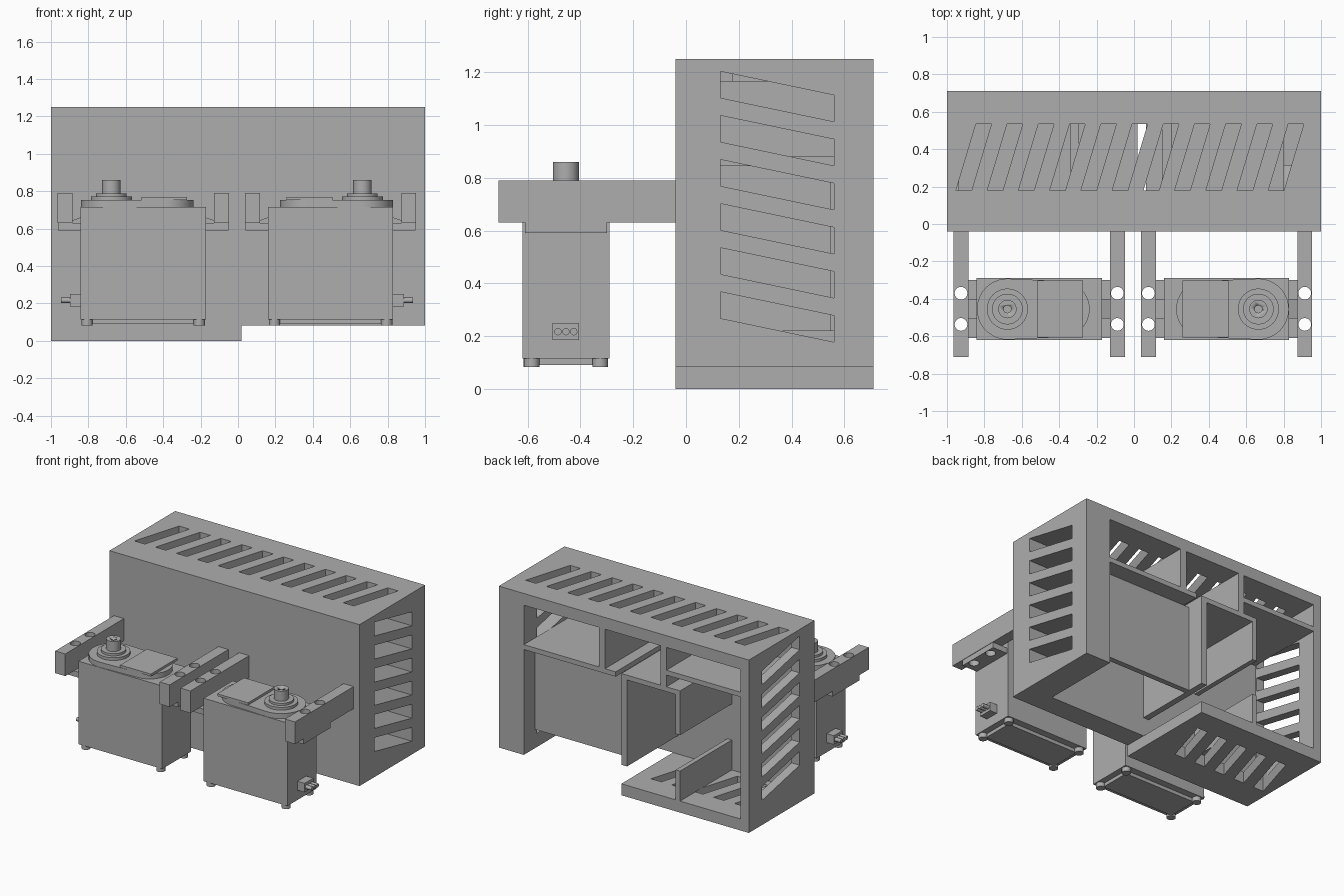
import bpy, bmesh
from math import sin, cos, pi, radians
from mathutils import Vector

if "Cube" in bpy.data.objects:
    bpy.data.objects.remove(bpy.data.objects["Cube"], do_unlink=True)

grey = bpy.data.materials.new("plain_grey")
grey.use_nodes = True
GREY = (0.42, 0.42, 0.42, 1)
grey.diffuse_color = GREY
grey.node_tree.nodes["Principled BSDF"].inputs["Base Color"].default_value = GREY


def add_prism(bm, pts, axis, lo, hi):
    """Extrude a 2D outline along an axis from lo to hi."""
    def place(p, d):
        return {"x": (d, p[0], p[1]), "y": (p[0], d, p[1]), "z": (p[0], p[1], d)}[axis]
    verts = [bm.verts.new(place(p, lo)) for p in pts]
    face = bm.faces.new(verts)
    out = bmesh.ops.extrude_face_region(bm, geom=[face])["geom"]
    moved = [v for v in out if isinstance(v, bmesh.types.BMVert)]
    shift = Vector(place((0, 0), hi - lo))
    bmesh.ops.translate(bm, verts=moved, vec=shift)


def finish(bm, name, smooth=False):
    bmesh.ops.recalc_face_normals(bm, faces=bm.faces[:])
    me = bpy.data.meshes.new(name)
    bm.to_mesh(me)
    bm.free()
    me.materials.append(grey)
    ob = bpy.data.objects.new(name, me)
    bpy.context.collection.objects.link(ob)
    if smooth:
        bpy.ops.object.select_all(action="DESELECT")
        ob.select_set(True)
        bpy.context.view_layer.objects.active = ob
        bpy.ops.object.shade_smooth_by_angle(angle=radians(35))
    return ob


def prisms(name, outlines, axis, lo, hi, smooth=False):
    bm = bmesh.new()
    for pts in outlines:
        add_prism(bm, pts, axis, lo, hi)
    return finish(bm, name, smooth)


def rect(a0, a1, b0, b1):
    return [(a0, b0), (a1, b0), (a1, b1), (a0, b1)]


def box(name, x0, x1, y0, y1, z0, z1):
    return prisms(name, [rect(x0, x1, y0, y1)], "z", z0, z1)


def arc(cx, cy, r, start=0, end=2 * pi, n=32):
    full = abs(end - start - 2 * pi) < 1e-4
    steps = n if full else n + 1
    return [(cx + r * cos(start + (end - start) * i / n),
             cy + r * sin(start + (end - start) * i / n)) for i in range(steps)]


def cut(ob, *cutters):
    for c in cutters:
        mod = ob.modifiers.new("cut", "BOOLEAN")
        mod.operation = "DIFFERENCE"
        mod.solver = "EXACT"
        mod.object = c
    deps = bpy.context.evaluated_depsgraph_get()
    me = bpy.data.meshes.new_from_object(ob.evaluated_get(deps))
    ob.modifiers.clear()
    ob.data = me


def discard(*obs):
    for ob in obs:
        bpy.data.objects.remove(ob, do_unlink=True)


# --- Casing: slanted vent cutters ---
FRONT, INNER, BACK = -0.04, 0.12, 0.71
STEP, LID, TOP, PITCH = 0.083, 1.165, 1.25, 0.167


def lid_slot(i):
    x = -0.952 + i * PITCH
    return [(x, 0.178), (x + 0.083, 0.178), (x + 0.19, 0.535), (x + 0.107, 0.535)]


def side_slot(i):
    z = 0.268 + i * PITCH
    return [(0.13, z), (0.56, z - 0.09), (0.56, z + 0.01), (0.13, z + 0.1)]


lid_vents = prisms("lid_vent_cutter", [lid_slot(i) for i in range(11)], "z", LID, TOP + 0.1)
floor_vents = prisms("floor_vent_cutter", [lid_slot(i) for i in range(5)], "z", -0.1, STEP + 0.05)
left_vents = prisms("left_vent_cutter", [side_slot(i) for i in range(6)], "x", 0.75, 1.1)
right_vents = prisms("right_vent_cutter", [side_slot(i) for i in range(6)], "x", -1.1, -0.9)

# --- Casing: outer panels ---
prisms("front_panel", [[(-1, 0), (0.02, 0), (0.02, STEP), (1, STEP), (1, TOP), (-1, TOP)]],
       "y", FRONT, INNER)
lid = box("lid", -0.935, 0.8, INNER, BACK, LID, TOP)
left_wall = box("left_wall", 0.8, 1, INNER, BACK, STEP, TOP)
right_wall = box("right_wall", -1, -0.935, INNER, BACK, 0, TOP)
floor = box("floor", -0.935, 0.02, INNER, BACK, 0, STEP)
cut(lid, lid_vents, left_vents, right_vents)
cut(left_wall, lid_vents, left_vents)
cut(right_wall, lid_vents, right_vents, floor_vents)
cut(floor, floor_vents)
discard(lid_vents, floor_vents, left_vents, right_vents)

# --- Casing: inner shelves and dividers ---
box("left_shelf", 0.065, 0.8, INNER, BACK, 0.845, 0.88)
box("middle_shelf", -0.45, 0.02, INNER, BACK, 0.845, 0.88)
box("right_shelf", -0.935, -0.3, INNER, BACK, 0.965, 1.0)
box("left_upper_divider", 0.15, 0.2, INNER, BACK, 0.88, LID)
box("right_upper_divider", -0.34, -0.295, INNER, BACK, 0.88, LID)
box("pocket_back", 0.02, 0.8, 0.545, 0.585, 0.22, 0.845)
box("centre_plate", -0.025, 0.02, INNER, BACK, 0.22, 0.845)
box("hanging_plate", -0.45, -0.415, INNER, BACK, 0.56, 0.845)
box("floor_plate", -0.45, -0.415, INNER, BACK, STEP, 0.3)

# --- Motors, each hung between two bracket arms ---
Y0, Y1, YC = -0.62, -0.29, -0.455


def build_motor(side, cx, s):
    """s points from the motor centre to its shaft end."""
    def bx(part, a, b, *rest):
        x0, x1 = sorted((cx + s * a, cx + s * b))
        return box(side + "_" + part, x0, x1, *rest)

    def flip(pts):
        return [(cx + s * x, y) for x, y in pts]

    def part(name, outlines, lo, hi):
        return prisms(side + "_" + name, [flip(o) for o in outlines], "z", lo, hi, True)

    # Arms and ears share the screw holes
    holes = part("screw_hole_cutter", [arc(x, y, 0.034, n=24) for x in (-0.418, 0.418)
                                       for y in (-0.37, -0.537)], 0.5, 0.9)
    for name, d in (("outer", 1), ("inner", -1)):
        arm = bx(name + "_arm", d * 0.378, d * 0.458, -0.71, FRONT, 0.63, 0.79)
        ear = bx(name + "_ear", d * 0.335, d * 0.455, Y0 + 0.01, Y1 - 0.01, 0.59, 0.63)
        cut(arm, holes)
        cut(ear, holes)
        prisms(side + "_" + name + "_rib",
               [flip([(d * 0.335, 0.63), (d * 0.378, 0.63), (d * 0.378, 0.645), (d * 0.335, 0.66)])],
               "y", YC - 0.05, YC + 0.05)
    discard(holes)

    # Body with a recessed base on four screw feet
    bx("motor_body", -0.335, 0.335, Y0, Y1, 0.115, 0.715)
    bx("motor_base", -0.29, 0.29, Y0 + 0.05, Y1 - 0.05, 0.09, 0.115)
    part("motor_feet", [arc(x, y, 0.03, n=16) for x in (-0.3, 0.3)
                        for y in (Y0 + 0.035, Y1 - 0.035)], 0.083, 0.115)

    # Gear cover, raised plate, bearing and output shaft
    sx = 0.17
    part("gear_cover", [arc(sx, YC, 0.163, -pi / 2, pi / 2, 24)
                        + arc(-0.12, YC, 0.15, pi / 2, 1.5 * pi, 24)], 0.715, 0.752)
    bx("cover_plate", -0.235, 0.01, YC - 0.152, YC + 0.152, 0.752, 0.769)
    part("bearing_ring", [arc(sx, YC, 0.11)], 0.752, 0.772)
    part("bearing_hub", [arc(sx, YC, 0.082)], 0.772, 0.788)
    shaft = part("output_shaft", [arc(sx, YC, 0.049)], 0.788, 0.86)
    bore = part("bore_cutter", [arc(sx, YC, 0.02, n=16)], 0.8, 0.9)
    cut(shaft, bore)
    discard(bore)

    # Cable socket with three wires
    bx("cable_socket", 0.33, 0.392, YC - 0.05, YC + 0.05, 0.185, 0.25)
    ends = sorted((cx + s * 0.39, cx + s * 0.44))
    prisms(side + "_cable_wires", [arc(YC + o, 0.217, 0.014, n=12) for o in (-0.03, 0, 0.03)],
           "x", *ends, True)


build_motor("right", -0.507, -1)
build_motor("left", 0.495, 1)
